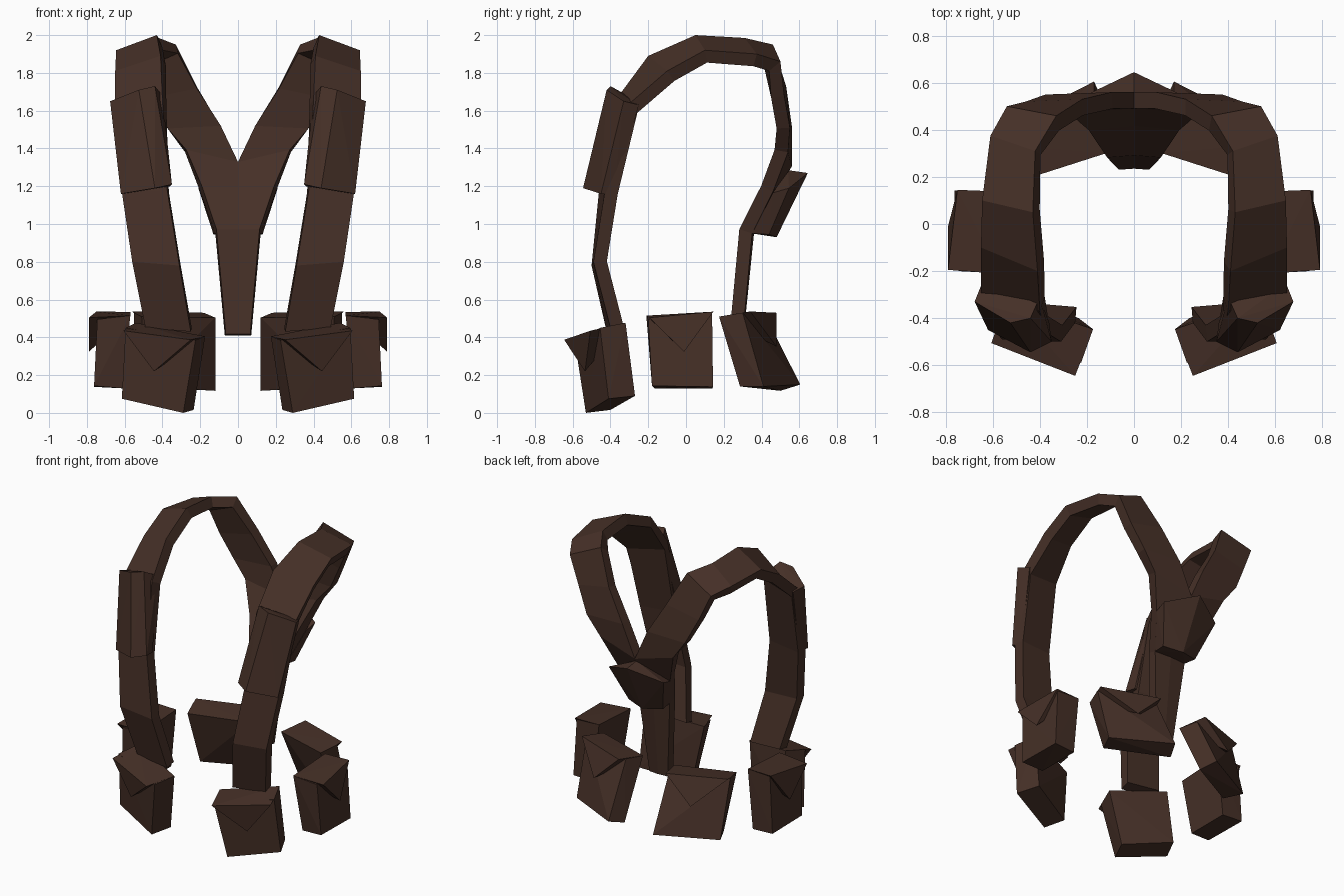
import bpy, bmesh

leather = bpy.data.materials.new("dark_brown_leather")
leather.diffuse_color = (0.060, 0.029, 0.020, 1)


def finish(name, bm, mirror=True):
    """Turn a bmesh into a flat-shaded leather object, mirrored across x."""
    mesh = bpy.data.meshes.new(name)
    bm.to_mesh(mesh)
    bm.free()
    mesh.materials.append(leather)
    ob = bpy.data.objects.new(name, mesh)
    bpy.context.collection.objects.link(ob)
    if mirror:
        ob.modifiers.new("mirror", 'MIRROR').merge_threshold = 0.002
    return ob


def block(name, points, mirror=True):
    """Faceted solid block spanned by its corner points."""
    bm = bmesh.new()
    for p in points:
        bm.verts.new(p)
    res = bmesh.ops.convex_hull(bm, input=bm.verts[:])
    loose = [v for v in bm.verts if not v.link_faces]
    bmesh.ops.delete(bm, geom=loose, context='VERTS')
    bmesh.ops.recalc_face_normals(bm, faces=bm.faces[:])
    return finish(name, bm, mirror)


def pouch(name, bottom, top_outer, top_inner, flap):
    """Tapered pouch with a pointed lid flap sticking out from its face."""
    block(name, bottom + top_outer + top_inner)
    block(name + "_flap", flap + top_inner)


# Shoulder strap: (inner edge, outer edge) of its outer surface, front to back
stations = [
    ((0.25, -0.42, 0.43), (0.49, -0.40, 0.45)),
    ((0.31, -0.50, 0.78), (0.56, -0.49, 0.80)),
    ((0.375, -0.46, 1.18), (0.615, -0.43, 1.17)),
    ((0.40, -0.37, 1.66), (0.65, -0.32, 1.62)),
    ((0.41, -0.20, 1.89), (0.65, -0.10, 1.81)),
    ((0.43, 0.05, 2.00), (0.645, 0.10, 1.92)),
    ((0.42, 0.31, 1.985), (0.61, 0.375, 1.90)),
    ((0.33, 0.46, 1.95), (0.54, 0.50, 1.86)),
    ((0.22, 0.53, 1.73), (0.46, 0.52, 1.68)),
    ((0.095, 0.56, 1.52), (0.376, 0.55, 1.51)),
    ((0.00, 0.56, 1.305), (0.28, 0.54, 1.38)),
    ((0.00, 0.48, 1.17), (0.20, 0.46, 1.17)),
    ((0.00, 0.36, 0.95), (0.12, 0.35, 0.95)),
    ((0.00, 0.305, 0.41), (0.07, 0.30, 0.41)),
]
bm = bmesh.new()
rows = [[bm.verts.new(p) for p in pair] for pair in stations]
for (a, b), (c, d) in zip(rows, rows[1:]):
    bm.faces.new((a, b, d, c))
straps = finish("shoulder_straps", bm)
solid = straps.modifiers.new("thickness", 'SOLIDIFY')
solid.thickness = 0.07
solid.offset = -1
solid.use_even_offset = True

# Chest pads wrapped around the front of the straps
block("chest_pad", [
    (0.44, -0.40, 1.73), (0.525, -0.42, 1.71), (0.677, -0.33, 1.65),
    (0.40, -0.31, 1.68), (0.645, -0.25, 1.63),
    (0.35, -0.50, 1.21), (0.44, -0.545, 1.19), (0.62, -0.45, 1.16),
    (0.36, -0.42, 1.20), (0.60, -0.38, 1.16)])

# Ridged plate where the straps meet on the back
half = [(0, 0.645, 1.27), (0.21, 0.545, 1.19), (0, 0.54, 1.285), (0.20, 0.46, 1.165),
        (0, 0.48, 0.93), (0.13, 0.44, 0.945), (0.12, 0.35, 0.95)]
block("back_plate", half + [(-x, y, z) for x, y, z in half if x], mirror=False)

# Front pouches
pouch("front_pouch",
      [(0.29, -0.53, 0.0), (0.615, -0.41, 0.075), (0.55, -0.27, 0.09), (0.235, -0.40, 0.016)],
      [(0.225, -0.59, 0.385), (0.595, -0.455, 0.45)],
      [(0.174, -0.447, 0.405), (0.54, -0.32, 0.477)],
      [(0.25, -0.645, 0.387), (0.606, -0.506, 0.435), (0.445, -0.535, 0.22)])

# Side pouches
pouch("side_pouch",
      [(0.762, 0.143, 0.138), (0.762, -0.18, 0.143), (0.61, -0.165, 0.13), (0.61, 0.14, 0.13)],
      [(0.74, 0.138, 0.53), (0.745, -0.20, 0.495)],
      [(0.57, 0.138, 0.535), (0.57, -0.21, 0.515)],
      [(0.75, 0.145, 0.536), (0.79, -0.195, 0.504), (0.79, -0.01, 0.324)])

# Back pouches, leaning outwards at the bottom
pouch("back_pouch",
      [(0.12, 0.50, 0.117), (0.17, 0.605, 0.15), (0.55, 0.41, 0.14), (0.49, 0.286, 0.14)],
      [(0.165, 0.42, 0.515), (0.55, 0.30, 0.53)],
      [(0.12, 0.30, 0.504), (0.51, 0.175, 0.51)],
      [(0.18, 0.48, 0.53), (0.56, 0.34, 0.537), (0.37, 0.48, 0.35)])
